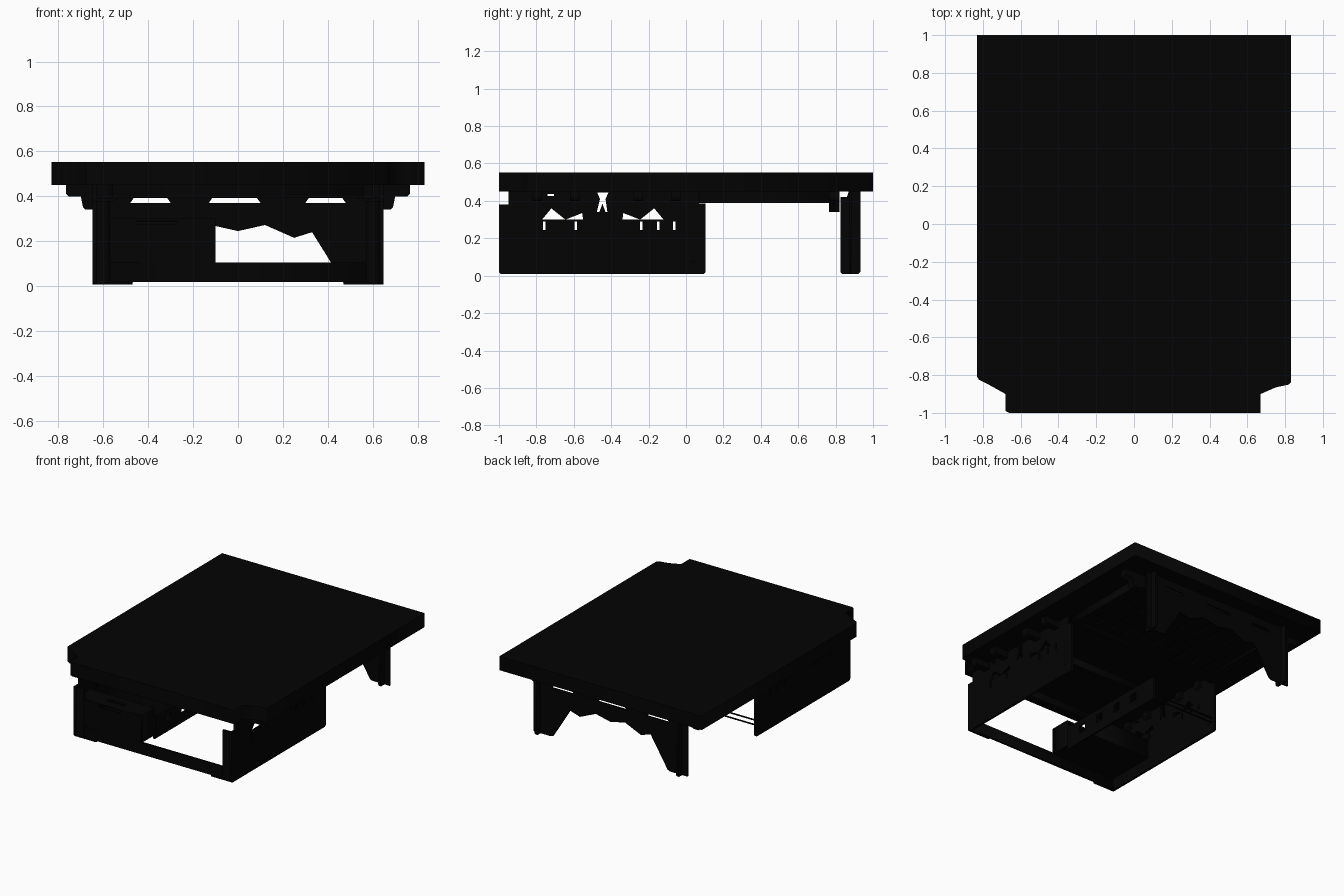
import bpy
from mathutils import Matrix

old = bpy.data.objects.get("Cube")
if old:
    bpy.data.objects.remove(old, do_unlink=True)

black = bpy.data.materials.new("matte_black")
black.use_nodes = True
colour = (0.001, 0.001, 0.001, 1)
black.diffuse_color = colour
black.node_tree.nodes["Principled BSDF"].inputs["Base Color"].default_value = colour

# Local sheet axes (u, v, normal) as world directions
PLANES = {
    "x": Matrix(((0, 0, 1), (1, 0, 0), (0, 1, 0))),
    "y": Matrix(((1, 0, 0), (0, 0, -1), (0, 1, 0))),
    "z": Matrix.Identity(3),
}


def sheet(name, axis, lo, hi, outline, holes=()):
    """Flat plate with cut holes, lying between lo and hi along an axis."""
    curve = bpy.data.curves.new(name, "CURVE")
    curve.dimensions = "2D"
    curve.fill_mode = "BOTH"
    curve.extrude = (hi - lo) / 2
    for loop in [outline, *holes]:
        spline = curve.splines.new("POLY")
        spline.points.add(len(loop) - 1)
        for point, (u, v) in zip(spline.points, loop):
            point.co = (u, v, 0, 1)
        spline.use_cyclic_u = True
    temp = bpy.data.objects.new(name + "_profile", curve)
    bpy.context.collection.objects.link(temp)
    bpy.context.view_layer.update()
    graph = bpy.context.evaluated_depsgraph_get()
    mesh = bpy.data.meshes.new_from_object(temp.evaluated_get(graph))
    bpy.data.objects.remove(temp, do_unlink=True)
    matrix = PLANES[axis].to_4x4()
    matrix.translation["xyz".index(axis)] = (lo + hi) / 2
    mesh.transform(matrix)
    mesh.materials.clear()
    mesh.materials.append(black)
    obj = bpy.data.objects.new(name, mesh)
    bpy.context.collection.objects.link(obj)


def rect(u0, u1, v0, v1):
    return [(u0, v0), (u1, v0), (u1, v1), (u0, v1)]


def box(name, x0, x1, y0, y1, z0, z1):
    sheet(name, "z", z0, z1, rect(x0, x1, y0, y1))


def flip(points, centre=0):
    return [(2 * centre - u, v) for u, v in reversed(points)]


# Desk top with clipped front corners
sheet("desk_top", "z", 0.45, 0.553, [
    (-0.83, 1), (-0.83, -0.81), (-0.82, -0.825), (-0.77, -0.85), (-0.68, -0.9),
    (-0.68, -0.99), (-0.66, -1), (0.67, -1), (0.67, -0.9), (0.75, -0.865),
    (0.82, -0.85), (0.83, -0.84), (0.83, 1)])

# Cabinet side panels with angular cutouts
MID = -0.445
peak = [(-0.77, 0.3), (-0.72, 0.36), (-0.645, 0.3), (-0.555, 0.335), (-0.55, 0.3)]
slits = [rect(y, y + 0.013, 0.245, 0.29) for y in (-0.765, -0.595, -0.245, -0.155, -0.07)]
keyhole = [(-0.475, 0.445), (-0.415, 0.445), (-0.43, 0.41), (-0.42, 0.34),
           (-0.43, 0.34), (-0.447, 0.385), (-0.463, 0.34), (-0.477, 0.34), (-0.46, 0.41)]
side = [(-0.99, 0.008), (0.095, 0.008), (0.105, 0.02), (0.105, 0.385), (0.07, 0.385),
        (0.07, 0.45), (-0.95, 0.45), (-0.95, 0.38), (-1, 0.38), (-1, 0.02)]
side_holes = [peak, flip(peak, MID), keyhole, rect(-0.74, -0.705, 0.427, 0.437),
              rect(0.033, 0.042, 0.073, 0.082), *slits]
for label, s in (("right", -1), ("left", 1)):
    lo, hi = sorted((s * 0.63, s * 0.647))
    sheet(label + "_side_panel", "x", lo, hi, side, side_holes)
    # Folded front edge and foot
    lo, hi = sorted((s * 0.57, s * 0.63))
    box(label + "_front_flange", lo, hi, -0.995, -0.98, 0.015, 0.38)
    lo, hi = sorted((s * 0.47, s * 0.64))
    box(label + "_front_foot", lo, hi, -0.99, -0.975, 0.008, 0.018)

# Low bar joining the side panels
box("front_bar", -0.63, 0.63, -0.99, -0.975, 0.018, 0.105)

# Storage unit: front box, open tray and inner panel
sheet("storage_front", "y", -0.99, -0.975, rect(-0.63, -0.1, 0.1, 0.3),
      [rect(-0.45, -0.27, 0.275, 0.292)])
sheet("storage_lid", "z", 0.285, 0.3, rect(-0.63, -0.1, -0.975, -0.83),
      [rect(-0.43, -0.29, -0.92, -0.89)])
box("storage_end", -0.115, -0.1, -0.975, -0.83, 0.1, 0.285)
ports = [rect(y, y + 0.06, 0.14, 0.2) for y in (-0.7, -0.52, -0.34, -0.16)]
sheet("inner_panel", "x", -0.115, -0.1, rect(-0.83, 0.09, 0.07, 0.24), ports)
box("tray_floor", -0.63, -0.115, -0.975, -0.6, 0.095, 0.105)
box("tray_back", -0.63, -0.115, -0.61, -0.6, 0.105, 0.24)

# Thin rods tying the inner panel to the right side
for i, z in enumerate((0.075, 0.11)):
    box(f"tie_rod_{i + 1}", -0.63, -0.115, 0.07, 0.078, z, z + 0.008)

# Rear panel with angular lower edge and cable slots
half = [(0, 0.245), (0.12, 0.272), (0.25, 0.215), (0.33, 0.24), (0.47, 0.015),
        (0.49, 0.008), (0.632, 0.008), (0.632, 0.45)]
rear_slots = [[(a, 0.37), (b, 0.37), (b - 0.015, 0.392), (a + 0.015, 0.392)]
              for a, b in ((-0.48, -0.3), (-0.13, 0.1), (0.3, 0.48))]
sheet("rear_panel", "y", 0.875, 0.885, half + flip(half[1:]), rear_slots)

# Stepped brackets and rails under the top, mirrored left and right
arm = [(0.52, 0.45), (0.76, 0.45), (0.765, 0.41), (0.755, 0.4), (0.7, 0.4),
       (0.69, 0.35), (0.68, 0.34), (0.64, 0.34), (0.57, 0.37), (0.52, 0.4)]
support = [(0.6, 0.45), (0.765, 0.45), (0.765, 0.41), (0.755, 0.4), (0.6, 0.4)]
rib = [(0.835, 0.008), (0.92, 0.008), (0.932, 0.02), (0.932, 0.45), (0.87, 0.45),
       (0.86, 0.42), (0.825, 0.42), (0.825, 0.02)]
for label, s in (("right", -1), ("left", 1)):
    # Upright rib crossing the rear panel to form a leg
    lo, hi = sorted((s * 0.572, s * 0.588))
    sheet(label + "_rear_leg_rib", "x", lo, hi, rib)
    sheet(label + "_rear_bracket", "y", 0.765, 0.822, arm if s > 0 else flip(arm))
    for i, y in enumerate((-0.82, -0.62, -0.28, -0.08)):
        sheet(f"{label}_arm_{i + 1}", "y", y, y + 0.05, support if s > 0 else flip(support))
    lo, hi = sorted((s * 0.56, s * 0.62))
    box(label + "_rail", lo, hi, 0.07, 0.8, 0.39, 0.45)

# Cross beams and slotted cable tray
for i, y in enumerate((-0.9, -0.38, 0.07, 0.76)):
    box(f"cross_beam_{i + 1}", -0.56, 0.56, y, y + 0.04, 0.395, 0.45)
tray_slots = [rect(x * 0.12 - 0.02, x * 0.12 + 0.02, y, y + 0.22)
              for x in range(-4, 5) for y in (0.17, 0.48)]
sheet("cable_tray", "z", 0.405, 0.415, rect(-0.56, 0.56, 0.11, 0.76), tray_slots)
